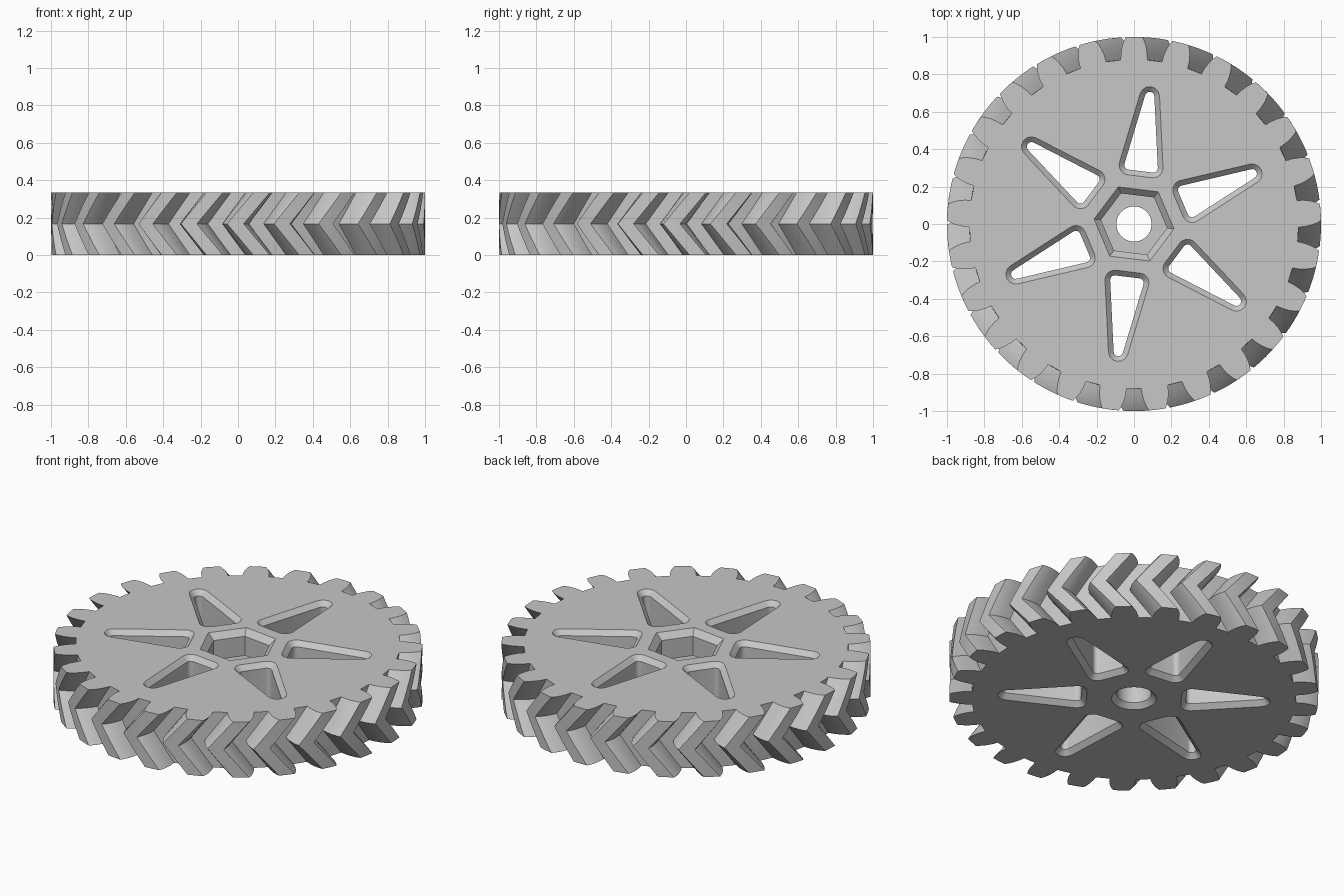
import bpy, bmesh, math
from math import cos, sin, pi, radians

cube = bpy.data.objects.get("Cube")
if cube:
    bpy.data.objects.remove(cube)

HEIGHT = 0.333
TEETH = 25
PITCH = 2 * pi / TEETH
TWIST = radians(8)
SLICES = 4          # slices in each half of the herringbone
CHAMFER = 0.028
EPS = 0.01          # how far cutters stick out of the body

grey = bpy.data.materials.new("plain grey")
grey.use_nodes = True
colour = (0.57, 0.57, 0.57, 1)
grey.diffuse_color = colour
grey.node_tree.nodes["Principled BSDF"].inputs["Base Color"].default_value = colour


def loft(name, loops):
    """Solid made from a stack of loops with equal point counts."""
    bm = bmesh.new()
    rings = [[bm.verts.new(p) for p in loop] for loop in loops]
    n = len(rings[0])
    for low, high in zip(rings, rings[1:]):
        for i in range(n):
            j = (i + 1) % n
            bm.faces.new((low[i], low[j], high[j], high[i]))
    bm.faces.new(rings[0][::-1])
    bm.faces.new(rings[-1])
    bmesh.ops.recalc_face_normals(bm, faces=bm.faces)
    mesh = bpy.data.meshes.new(name)
    bm.to_mesh(mesh)
    bm.free()
    mesh.materials.append(grey)
    obj = bpy.data.objects.new(name, mesh)
    bpy.context.collection.objects.link(obj)
    return obj


def gear_outline(z):
    """Tooth outline at height z, turned most at the middle of the body."""
    turn = -TWIST * (1 - abs(2 * z / HEIGHT - 1))
    flank = [(0.88, 0.081), (0.915, 0.077), (0.95, 0.068), (0.98, 0.056), (1.0, 0.044)]
    tooth = [(r, -a) for r, a in flank] + [(1.0, 0)] + [(r, a) for r, a in flank[::-1]]
    points = []
    for k in range(TEETH):
        centre = -pi / 2 + (k + 0.5) * PITCH + turn
        points += [(r * cos(centre + a), r * sin(centre + a), z) for r, a in tooth]
    return points


def circle(radius, z, sides, start=0):
    return [(radius * cos(start + 2 * pi * i / sides),
             radius * sin(start + 2 * pi * i / sides), z) for i in range(sides)]


def window_outline(angle, grow, z):
    """Rounded triangle pointing outwards, offset by grow."""
    corners = [(0.31, -0.065, -180), (0.687, 0, -82), (0.31, 0.065, 82)]
    sweeps = [98, 164, 98]
    radius = 0.025 + grow
    points = []
    for (u, v, start), sweep in zip(corners, sweeps):
        for i in range(7):
            a = radians(start + sweep * i / 6)
            x, y = u + radius * cos(a), v + radius * sin(a)
            points.append((x * cos(angle) - y * sin(angle),
                           x * sin(angle) + y * cos(angle), z))
    return points


# toothed body
levels = [HEIGHT * i / (2 * SLICES) for i in range(2 * SLICES + 1)]
gear = loft("herringbone_gear", [gear_outline(z) for z in levels])

# six windows, chamfered on both faces
BASE_ANGLE = radians(-7)
through = [(CHAMFER + EPS, -EPS), (0, CHAMFER),
           (0, HEIGHT - CHAMFER), (CHAMFER + EPS, HEIGHT + EPS)]
cutters = []
for k in range(6):
    angle = BASE_ANGLE + pi / 6 + k * pi / 3
    cutters.append(loft("window_cutter", [window_outline(angle, g, z) for g, z in through]))

# hexagonal pocket in the top
hexagon = [(0.178, HEIGHT - 0.15), (0.178, HEIGHT - 0.035), (0.226, HEIGHT + EPS)]
cutters.append(loft("pocket_cutter", [circle(r, z, 6, BASE_ANGLE) for r, z in hexagon]))

# round bore, chamfered underneath
bore = [(0.094 + CHAMFER + EPS, -EPS), (0.094, CHAMFER), (0.094, HEIGHT - 0.1)]
cutters.append(loft("bore_cutter", [circle(r, z, 40) for r, z in bore]))

for cutter in cutters:
    cutter.hide_render = True
    mod = gear.modifiers.new("cut", "BOOLEAN")
    mod.operation = "DIFFERENCE"
    mod.solver = "EXACT"
    mod.object = cutter

# apply the cuts and drop the cutters
bpy.context.view_layer.update()
graph = bpy.context.evaluated_depsgraph_get()
result = bpy.data.meshes.new_from_object(gear.evaluated_get(graph))
gear.modifiers.clear()
gear.data = result
for cutter in cutters:
    bpy.data.objects.remove(cutter)

# smooth rounded corners, keep edges sharp
bpy.ops.object.select_all(action="DESELECT")
gear.select_set(True)
bpy.context.view_layer.objects.active = gear
bpy.ops.object.shade_smooth_by_angle(angle=radians(28))
